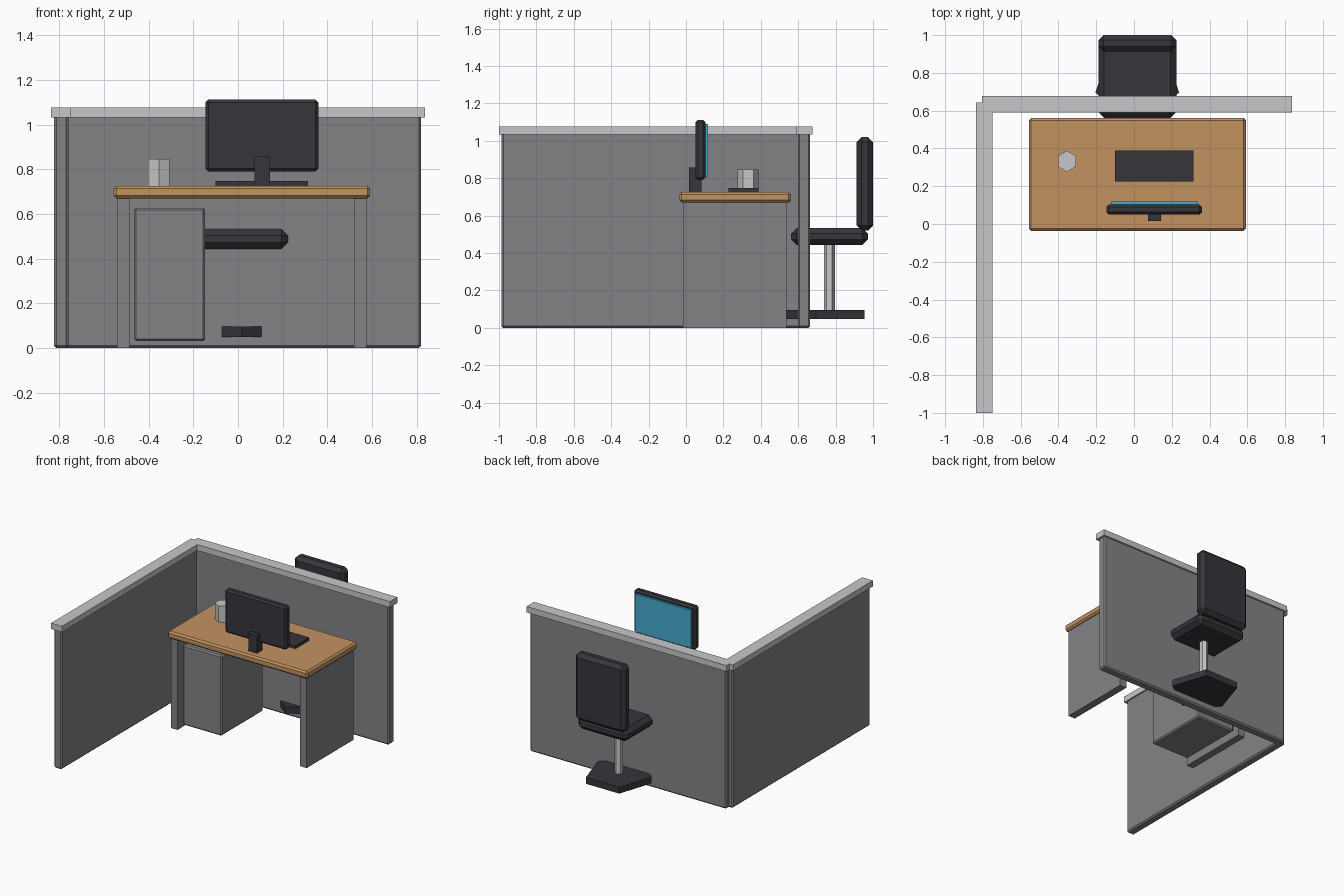
import bpy
import bmesh
import math

default = bpy.data.objects.get("Cube")
if default:
    bpy.data.objects.remove(default, do_unlink=True)


def make_material(name, rgb, roughness=0.7):
    mat = bpy.data.materials.new(name)
    mat.use_nodes = True
    color = (*rgb, 1.0)
    mat.diffuse_color = color
    mat.roughness = roughness
    shader = mat.node_tree.nodes["Principled BSDF"]
    shader.inputs["Base Color"].default_value = color
    shader.inputs["Roughness"].default_value = roughness
    return mat


GREY = make_material("panel grey", (0.23, 0.225, 0.24))
LIGHT = make_material("light grey", (0.57, 0.575, 0.585))
WOOD = make_material("desk wood", (0.54, 0.29, 0.12))
DARK = make_material("dark plastic", (0.037, 0.036, 0.044))
BLUE = make_material("screen blue", (0.06, 0.41, 0.62))


def finish(name, bm, mat):
    bmesh.ops.recalc_face_normals(bm, faces=bm.faces)
    mesh = bpy.data.meshes.new(name)
    bm.to_mesh(mesh)
    bm.free()
    mesh.materials.append(mat)
    obj = bpy.data.objects.new(name, mesh)
    bpy.context.collection.objects.link(obj)
    return obj


def box(name, mat, x, y, z, chamfer=0):
    """Box spanning three (low, high) ranges, with optional chamfered edges."""
    bm = bmesh.new()
    bmesh.ops.create_cube(bm, size=1)
    for v in bm.verts:
        v.co = [sum(r) / 2 + c * (r[1] - r[0]) for c, r in zip(v.co, (x, y, z))]
    obj = finish(name, bm, mat)
    if chamfer:
        mod = obj.modifiers.new("chamfer", "BEVEL")
        mod.width = chamfer
        mod.segments = 1
        mod.limit_method = "ANGLE"
    return obj


def prism(name, mat, sides, radius, center, z):
    """Upright prism with one corner pointing to the front."""
    bm = bmesh.new()
    ring = []
    for i in range(sides):
        a = -math.pi / 2 + math.tau * i / sides
        ring.append(bm.verts.new((center[0] + radius * math.cos(a),
                                  center[1] + radius * math.sin(a), z[0])))
    base = bm.faces.new(ring)
    top = bmesh.ops.extrude_face_region(bm, geom=[base])["geom"]
    for v in top:
        if isinstance(v, bmesh.types.BMVert):
            v.co.z = z[1]
    return finish(name, bm, mat)


# Cubicle walls with light caps
WALL_Z, CAP_Z = (0, 1.045), (1.033, 1.077)
box("back_wall", GREY, (-0.795, 0.82), (0.598, 0.664), WALL_Z, 0.01)
box("side_wall", GREY, (-0.824, -0.76), (-0.987, 0.63), WALL_Z, 0.01)
box("back_wall_cap", LIGHT, (-0.806, 0.837), (0.589, 0.677), CAP_Z)
box("side_wall_cap", LIGHT, (-0.837, -0.748), (-1.0, 0.643), CAP_Z)

# Desk
box("desk_top", WOOD, (-0.557, 0.592), (-0.036, 0.561), (0.67, 0.725), 0.012)
for side, x in (("right", (-0.542, -0.487)), ("left", (0.519, 0.575))):
    box(f"desk_leg_{side}", GREY, x, (-0.015, 0.536), (0, 0.672))
box("drawer_cabinet", GREY, (-0.466, -0.147), (0.017, 0.51), (0.03, 0.627), 0.01)

# Things on the desk
box("monitor_body", DARK, (-0.146, 0.36), (0.05, 0.103), (0.79, 1.112), 0.013)
box("monitor_screen", BLUE, (-0.122, 0.338), (0.1, 0.118), (0.81, 1.09))
box("monitor_stand", DARK, (0.075, 0.144), (0.017, 0.083), (0.723, 0.857))
box("keyboard", DARK, (-0.1, 0.314), (0.226, 0.388), (0.723, 0.748))
prism("cup", LIGHT, 6, 0.056, (-0.355, 0.332), (0.723, 0.846))

# Chair
CHAIR = (0.017, 0.767)
CHAIR_X = (-0.188, 0.224)
box("chair_seat", DARK, CHAIR_X, (0.562, 0.973), (0.443, 0.533), 0.03)
box("chair_back", DARK, CHAIR_X, (0.912, 1.0), (0.52, 1.02), 0.027)
prism("chair_post", LIGHT, 6, 0.029, CHAIR, (0.09, 0.45))
prism("chair_base", DARK, 5, 0.233, CHAIR, (0.048, 0.096))
